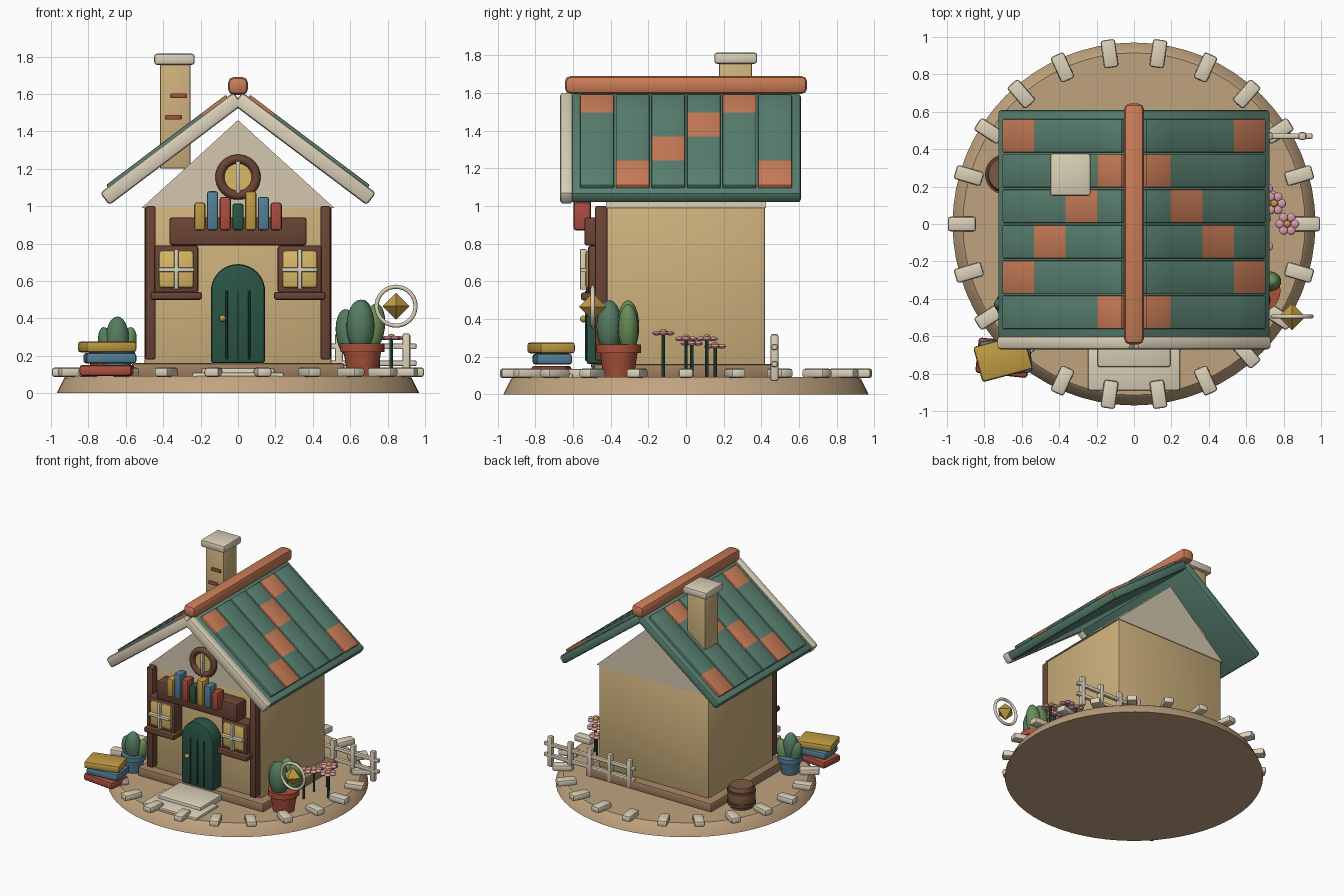
import bpy, bmesh, math
from math import sin, cos, tan, pi, radians
from mathutils import Matrix, Vector, Euler

if "Cube" in bpy.data.objects:
    bpy.data.objects.remove(bpy.data.objects["Cube"])

COL = dict(wall='CDB07C', cream='DBD0B8', gable='D2C6AD', brown='6B4638', base='BFA27E', plinth='9C7D60',
           green='5A8071', dark='2F5647', slit='1F3D33', orange='C97C58', gold='C09A45', blue='547F96',
           red='A94F40', leaf='557A60', leaf2='688C58', pink='D99AA5', pane='D9B866', barrel='7A5A44', pot='A8523C')
MATS = {}


def mat(name):
    if name not in MATS:
        h = COL[name]
        rgb = [(int(h[i:i + 2], 16) / 255) ** 2.2 for i in (0, 2, 4)]
        m = bpy.data.materials.new(name)
        m.diffuse_color = (*rgb, 1)
        m.use_nodes = True
        m.node_tree.nodes["Principled BSDF"].inputs["Base Color"].default_value = m.diffuse_color
        MATS[name] = m
    return MATS[name]


def finish(name, bm, color, loc=(0, 0, 0), rot=(0, 0, 0), bevel=0, seg=2, smooth=True):
    if bevel:
        edges = [e for e in bm.edges if len(e.link_faces) == 2 and e.calc_face_angle(0) > 0.6]
        bmesh.ops.bevel(bm, geom=edges, offset=bevel, segments=seg, profile=0.5, affect='EDGES', clamp_overlap=True)
    bmesh.ops.recalc_face_normals(bm, faces=bm.faces[:])
    me = bpy.data.meshes.new(name)
    bm.to_mesh(me)
    bm.free()
    if smooth:
        me.shade_smooth()
        me.set_sharp_from_angle(angle=radians(35))
    me.materials.append(mat(color))
    ob = bpy.data.objects.new(name, me)
    ob.location, ob.rotation_euler = loc, rot
    bpy.context.collection.objects.link(ob)
    return ob


def box(name, color, c, s, bevel=0.01, rot=(0, 0, 0)):
    bm = bmesh.new()
    bmesh.ops.create_cube(bm, size=1, matrix=Matrix.Diagonal((*s, 1)))
    return finish(name, bm, color, c, rot, bevel)


def span(name, color, x, y, z, bevel=0.01):
    """Box from (min, max) pairs."""
    return box(name, color, [(a + b) / 2 for a, b in (x, y, z)], [b - a for a, b in (x, y, z)], bevel)


def ball(name, color, c, r, rot=(0, 0, 0), u=20, v=12):
    bm = bmesh.new()
    bmesh.ops.create_uvsphere(bm, u_segments=u, v_segments=v, radius=1, matrix=Matrix.Diagonal((*r, 1)))
    return finish(name, bm, color, c, rot)


def lathe(name, color, profile, c, rot=(0, 0, 0), n=32, closed=False):
    """Revolve (radius, height) points round the local z axis."""
    bm = bmesh.new()
    rings = [[bm.verts.new((r * cos(2 * pi * i / n), r * sin(2 * pi * i / n), z)) for i in range(n)] for r, z in profile]
    pairs = list(zip(rings, rings[1:])) + ([(rings[-1], rings[0])] if closed else [])
    for a, b in pairs:
        for i in range(n):
            bm.faces.new((a[i], a[(i + 1) % n], b[(i + 1) % n], b[i]))
    if not closed:
        bm.faces.new(rings[0])
        bm.faces.new(rings[-1])
    return finish(name, bm, color, c, rot)


def torus(name, color, c, R, r, n=40):
    pts = [(R + r * cos(2 * pi * k / 12), r * sin(2 * pi * k / 12)) for k in range(12)]
    return lathe(name, color, pts, c, (pi / 2, 0, 0), n, True)


def extrude_y(name, color, pts, y0, y1, bevel=0):
    """Extrude an XZ outline along y."""
    bm = bmesh.new()
    f = bm.faces.new([bm.verts.new((x, y0, z)) for x, z in pts])
    g = bmesh.ops.extrude_face_region(bm, geom=[f])['geom']
    bmesh.ops.translate(bm, vec=(0, y1 - y0, 0), verts=[v for v in g if isinstance(v, bmesh.types.BMVert)])
    return finish(name, bm, color, bevel=bevel)


# Ground disc and ring of border stones
lathe('ground_disc', 'base', [(.97, 0), (.93, .08), (.915, .092)], (0, 0, 0), n=64)
for i in range(22):
    a = 2 * pi * i / 22
    box('border_stone', 'cream', (.92 * cos(a), .92 * sin(a), .112), (.15, .078, .05), .014, (0, 0, a))

# House body
span('plinth', 'plinth', (-.57, .57), (-.49, .49), (.08, .16), .015)
span('house_walls', 'wall', (-.5, .5), (-.42, .42), (.15, 1.0), .012)
extrude_y('gable', 'gable', [(-.515, .99), (.515, .99), (0, 1.46)], -.425, .425)
span('upper_step', 'cream', (-.195, .195), (-.765, -.47), (.085, .135), .012)
span('lower_step', 'cream', (-.245, .245), (-.89, -.6), (.08, .11), .01)

# Roof: slabs, planks with one orange tile each, rake boards
T = math.atan(.7536)
for s in (-1, 1):
    def on_roof(d, h, y):
        """Point at horizontal distance d from the ridge, h above the slab middle."""
        return (s * (d + h * sin(T)), y, 1.575 - .7536 * d + h * cos(T))
    rot = (0, s * T, 0)
    box('roof_slab', 'green', on_roof(.355, 0, 0), (.71 / cos(T), 1.22, .066), .016, rot)
    box('rake_board', 'cream', on_roof(.356, 0, -.635), (.714 / cos(T), .07, .082), .018, rot)
    for row, orange in enumerate((3, 0, 1, 2, 3, 0)):
        L, h = .64 / cos(T), .03
        bm = bmesh.new()
        bmesh.ops.create_cube(bm, size=1, matrix=Matrix.Diagonal((L, .178, h, 1)))
        cuts = [-.32 + .13, -.32 + .30, -.32 + .47]
        for c in cuts:
            bmesh.ops.bisect_plane(bm, geom=bm.verts[:] + bm.edges[:] + bm.faces[:],
                                   plane_co=(s * c / cos(T), 0, 0), plane_no=(1, 0, 0))
        ob = finish('roof_plank', bm, 'green', on_roof(.352, .04, (2.5 - row) * .189), rot, .007)
        ob.data.materials.append(mat('orange'))
        for p in ob.data.polygons:
            if sum(s * p.center.x * cos(T) > c for c in cuts) == orange:
                p.material_index = 1
span('ridge_cap', 'orange', (-.053, .053), (-.643, .643), (1.595, 1.69), .03)

# Chimney
span('chimney', 'wall', (-.418, -.255), (.175, .35), (1.2, 1.77), .01)
span('chimney_cap', 'cream', (-.448, -.232), (.15, .378), (1.755, 1.815), .015)
for x, z in ((-.318, 1.59), (-.345, 1.475)):
    box('chimney_brick', 'red', (x, .173, z), (.085, .02, .026), .005)

# Door
arch = [(-.145, .16), (.145, .16)] + [(.145 * cos(pi * k / 20), .545 + .145 * sin(pi * k / 20)) for k in range(21)]
extrude_y('door', 'dark', arch, -.53, -.41, .018)
for x in (-.06, 0, .06):
    box('door_groove', 'slit', (x, -.53, .365), (.012, .012, .37), .003)
ball('door_knob', 'gold', (-.082, -.545, .4), (.018,) * 3)

# Corner posts, windows and sills
for s in (-1, 1):
    box('corner_post', 'brown', (s * .468, -.45, .59), (.056, .065, .82), .01)
    x = s * .33
    box('window_frame', 'brown', (x, -.465, .663), (.235, .11, .255), .014)
    box('window_pane', 'pane', (x, -.505, .663), (.19, .06, .205), .02)
    box('window_bar', 'cream', (x, -.545, .663), (.022, .035, .215), .005)
    box('window_bar', 'cream', (x, -.545, .66), (.19, .035, .022), .005)
    box('window_sill', 'brown', (x, -.49, .52), (.275, .135, .042), .012)

# Round gable window
torus('round_window_frame', 'brown', (0, -.45, 1.155), .097, .024)
lathe('round_window_pane', 'pane', [(.085, -.02), (.085, .02)], (0, -.43, 1.155), (pi / 2, 0, 0))
box('round_window_bar', 'cream', (0, -.46, 1.155), (.024, .03, .17), .005)

# Shelf board with row of books
span('shelf_board', 'brown', (-.367, .367), (-.54, -.41), (.79, .94), .014)
row = zip(('gold', 'blue', 'red', 'dark', 'gold', 'blue', 'red'), (1.02, 1.08, 1.05, 1.015, 1.08, 1.05, 1.02))
for i, (c, top) in enumerate(row):
    x = (i - 3) * .068
    span('shelf_book', c, (x - .03, x + .03), (-.597, -.505), (.87, top), .014)

# Stack of books at the front left
for c, x, y, z, w, d, r in (('red', -.70, -.715, .122, .28, .19, -6), ('blue', -.685, -.71, .187, .27, .19, 5),
                            ('gold', -.70, -.716, .247, .28, .195, 15)):
    box('stacked_book', c, (x, y, z), (w, d, .058), .016, (0, 0, radians(r)))


# Potted plants
def plant(x, y, color, k, leaves):
    lathe('plant_pot', color, [(.08 * k, 0), (.1 * k, .13 * k), (.118 * k, .13 * k), (.118 * k, .175 * k), (.1 * k, .175 * k)],
          (x, y, .09))
    for c, dx, dy, z, rx, rz, tilt in leaves:
        ball('plant_leaf', c, (x + dx, y + dy, z), (rx, rx * .9, rz), (0, radians(tilt), 0))


plant(.665, -.357, 'pot', 1, [('leaf', -.01, -.05, .36, .075, .14, 0), ('leaf2', .06, .05, .35, .06, .13, 8),
                              ('leaf', -.08, .02, .32, .062, .13, -6), ('leaf2', 0, .05, .36, .065, .14, 0)])
plant(-.645, -.43, 'blue', .8, [('leaf', 0, -.01, .29, .062, .12, 0), ('leaf', -.055, .0, .255, .045, .1, -12),
                                ('leaf2', .055, .02, .255, .045, .1, 12)])

# Barrel
lathe('barrel', 'barrel', [(.085, 0), (.1, .05), (.105, .09), (.1, .13), (.088, .18)], (-.69, .265, .09), n=24)
for z in (.04, .135):
    lathe('barrel_hoop', 'brown', [(.09, -.012), (.107, -.012), (.107, .012), (.09, .012)], (-.69, .265, .09 + z), n=24, closed=True)

# Flowers
for x, y, z in ((.82, 0, .295), (.75, .11, .295), (.68, -.12, .325), (.70, .155, .255), (.67, .03, .27)):
    lathe('flower_stem', 'dark', [(.009, 0), (.009, z - .085)], (x, y, .085), n=8)
    ball('flower_centre', 'gold', (x, y, z + .008), (.02, .02, .015), u=12, v=8)
    for k in range(6):
        a = k * pi / 3
        ball('flower_petal', 'pink', (x + .04 * cos(a), y + .04 * sin(a), z), (.024, .024, .012), u=12, v=8)

# Fence along the back right
for i in range(5):
    box('fence_post', 'cream', (.18 + .18 * i, .47, .195), (.042, .042, .25), .012)
for z in (.16, .25):
    span('fence_rail', 'cream', (.13, .955), (.455, .485), (z - .015, z + .015), .008)

# Floating gem inside a ring
torus('gem_ring', 'cream', (.845, -.495, .465), .104, .011)
bm = bmesh.new()
bmesh.ops.create_cone(bm, segments=4, radius1=.072, radius2=0, depth=.072, cap_ends=False, matrix=Matrix.Translation((0, 0, .036)))
bmesh.ops.create_cone(bm, segments=4, radius1=0, radius2=.072, depth=.072, cap_ends=False, matrix=Matrix.Translation((0, 0, -.036)))
bmesh.ops.remove_doubles(bm, verts=bm.verts[:], dist=.001)
finish('gem', bm, 'gold', (.845, -.495, .465), smooth=False)
